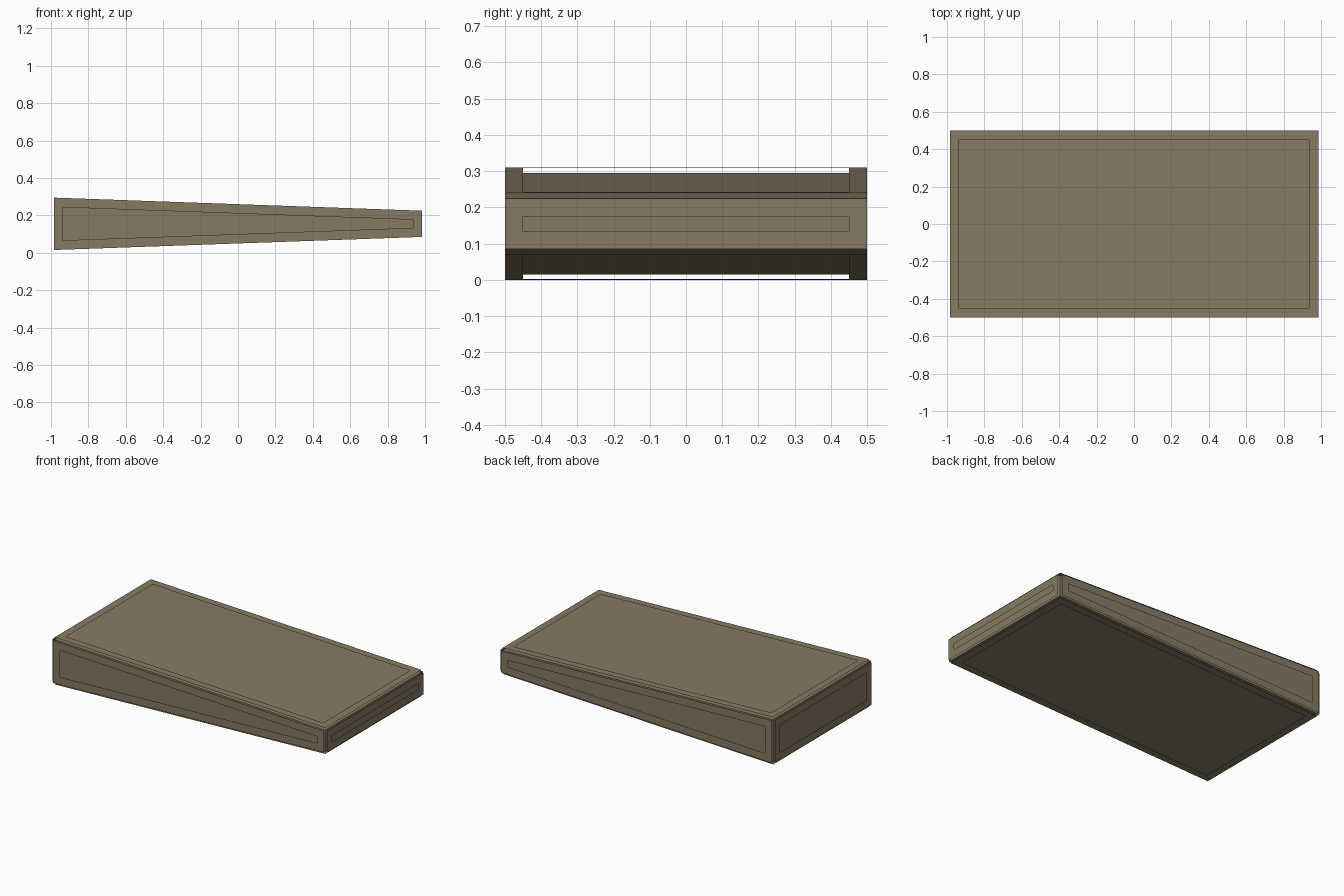
import bpy, bmesh
from mathutils import Vector

if "Cube" in bpy.data.objects:
    bpy.data.objects.remove(bpy.data.objects["Cube"])

HALF_X, HALF_Y, MID_Z = 0.985, 0.5, 0.155
THICK_END, THIN_END = 0.14, 0.07      # half heights at the left and right ends
GAP, BORDER = 0.015, 0.05             # how far the frames float out, and their width

paint = bpy.data.materials.new("khaki_brown")
paint.diffuse_color = (0.24, 0.195, 0.125, 1)
paint.use_nodes = True
paint.node_tree.nodes["Principled BSDF"].inputs["Base Color"].default_value = paint.diffuse_color


def wedge():
    """Tapered box, thick on the left and thin on the right."""
    bm = bmesh.new()
    bmesh.ops.create_cube(bm, size=2)
    for v in bm.verts:
        half = THICK_END if v.co.x < 0 else THIN_END
        v.co = Vector((v.co.x * HALF_X, v.co.y * HALF_Y, MID_Z + v.co.z * half))
    bm.normal_update()
    return bm


def finish(bm, name):
    mesh = bpy.data.meshes.new(name)
    bm.to_mesh(mesh)
    bm.free()
    mesh.materials.append(paint)
    obj = bpy.data.objects.new(name, mesh)
    bpy.context.collection.objects.link(obj)


# Solid wedge body
finish(wedge(), "wedge_body")

# Thin open border frame floating just off each side of the body
bm = wedge()
bmesh.ops.split_edges(bm, edges=bm.edges[:])
bm.normal_update()
panels = bm.faces[:]
for f in panels:
    shift = f.normal * GAP
    for v in f.verts:
        v.co += shift
bmesh.ops.inset_individual(bm, faces=panels, thickness=BORDER, use_even_offset=True)
bmesh.ops.delete(bm, geom=panels, context='FACES')
finish(bm, "border_frames")
